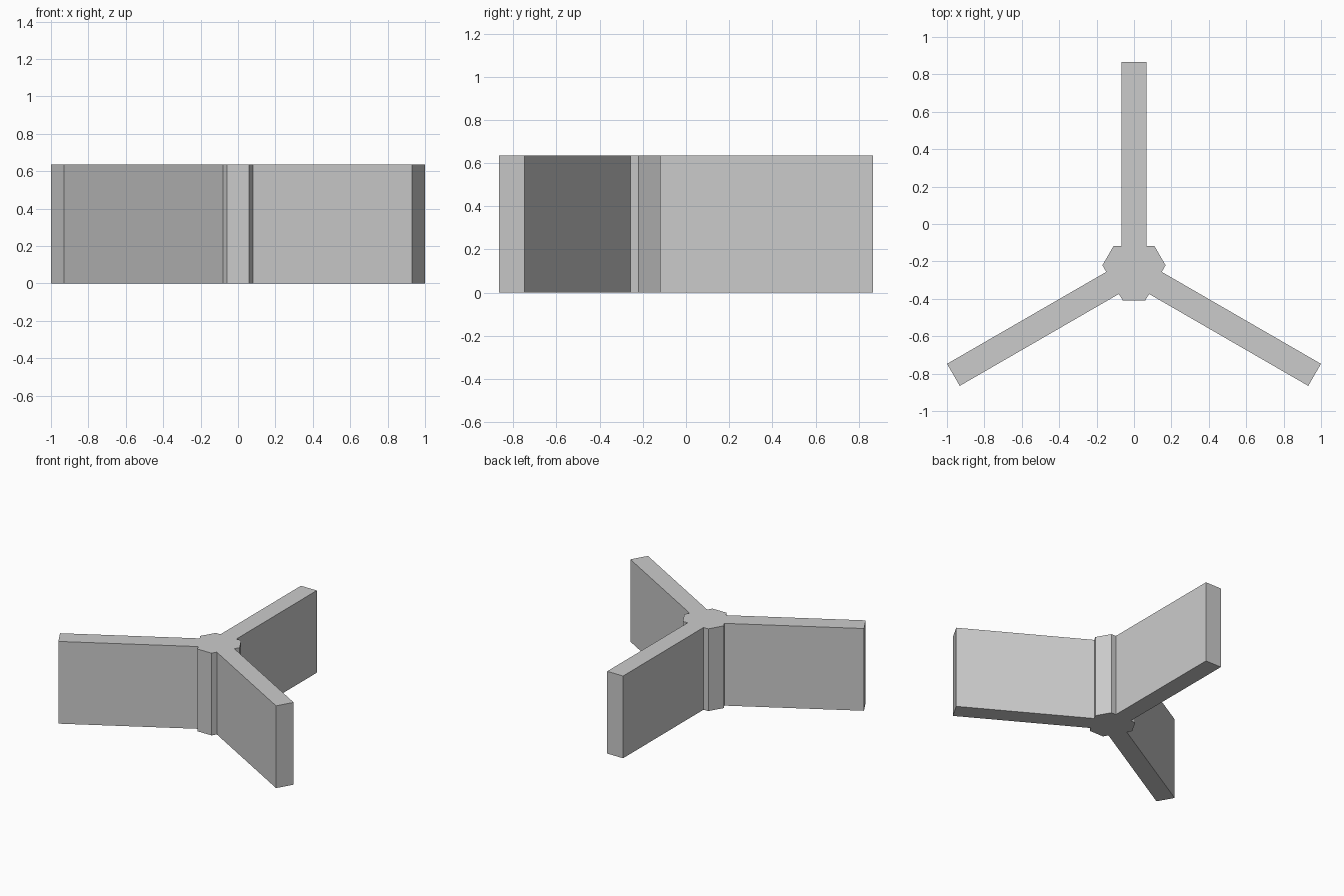
import bpy, bmesh
from mathutils import Matrix, Vector
from math import radians

if "Cube" in bpy.data.objects:
    bpy.data.objects.remove(bpy.data.objects["Cube"])

HEIGHT = 0.636
CENTRE = Vector((0, -0.249, 0))

# Outline of one arm with its hub shoulders, measured from the hub centre
w, reach, hub_x, hub_y = 0.068, 1.115, 0.109, 0.132
arm = [(hub_x, hub_y), (w, hub_y), (w, reach),
       (-w, reach), (-w, hub_y), (-hub_x, hub_y)]

# Three-arm bracket: repeat the outline around the hub and extrude it upwards
bm = bmesh.new()
outline = []
for i in range(3):
    turn = Matrix.Rotation(radians(120 * i), 3, 'Z')
    outline += [bm.verts.new(CENTRE + turn @ Vector((x, y, 0))) for x, y in arm]
base = bm.faces.new(outline)
ext = bmesh.ops.extrude_face_region(bm, geom=[base], use_keep_orig=True)
top = [v for v in ext['geom'] if isinstance(v, bmesh.types.BMVert)]
bmesh.ops.translate(bm, verts=top, vec=(0, 0, HEIGHT))
bmesh.ops.recalc_face_normals(bm, faces=bm.faces)

mesh = bpy.data.meshes.new("three_arm_bracket")
bm.to_mesh(mesh)
bm.free()
bpy.context.collection.objects.link(bpy.data.objects.new("three_arm_bracket", mesh))
